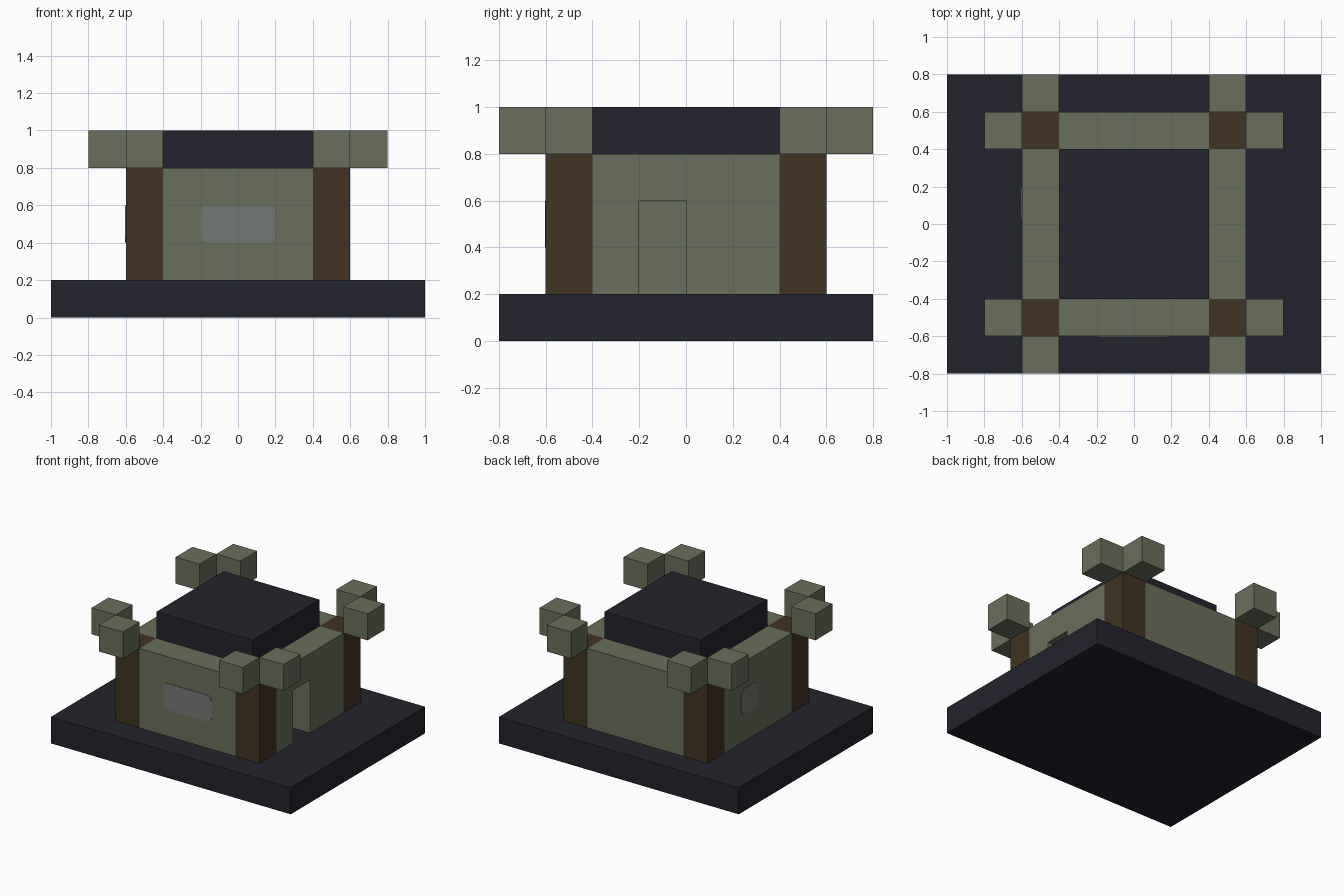
import bpy
import bmesh
from math import cos, sin, pi
from mathutils import Matrix, Vector

default = bpy.data.objects.get("Cube")
if default:
    bpy.data.objects.remove(default, do_unlink=True)


def material(name, srgb):
    rgb = [((c / 255 + 0.055) / 1.055) ** 2.4 for c in srgb]
    mat = bpy.data.materials.new(name)
    mat.use_nodes = True
    mat.diffuse_color = (*rgb, 1)
    mat.node_tree.nodes["Principled BSDF"].inputs["Base Color"].default_value = (*rgb, 1)
    return mat


SLATE = material("dark slate", (35, 35, 45))
STONE = material("mossy stone", (104, 111, 91))
WOOD = material("dark wood", (66, 51, 35))
GLASS = material("grey glass", (116, 121, 115))

B = 0.2               # block size
INNER, OUTER = 2 * B, 3 * B
EAVE = 4 * B          # top of the walls


def finish(name, bm, mat):
    bmesh.ops.recalc_face_normals(bm, faces=bm.faces)
    mesh = bpy.data.meshes.new(name)
    bm.to_mesh(mesh)
    bm.free()
    mesh.materials.append(mat)
    obj = bpy.data.objects.new(name, mesh)
    bpy.context.collection.objects.link(obj)
    return obj


def box(name, centre, size, mat):
    bm = bmesh.new()
    bmesh.ops.create_cube(bm, size=1, matrix=Matrix.Translation(centre) @ Matrix.Diagonal((*size, 1)))
    return finish(name, bm, mat)


def prism(name, points, direction, mat):
    """Extrude a flat outline along a direction."""
    bm = bmesh.new()
    face = bm.faces.new([bm.verts.new(p) for p in points])
    new = bmesh.ops.extrude_face_region(bm, geom=[face])["geom"]
    bmesh.ops.translate(bm, vec=direction, verts=[v for v in new if isinstance(v, bmesh.types.BMVert)])
    return finish(name, bm, mat)


def rounded(width, height, radius, steps=5):
    """Outline of a rounded rectangle around the origin."""
    points = []
    for corner, (sx, sy) in enumerate(((1, 1), (-1, 1), (-1, -1), (1, -1))):
        for i in range(steps + 1):
            a = (corner + i / steps) * pi / 2
            points.append((sx * (width / 2 - radius) + radius * cos(a),
                           sy * (height / 2 - radius) + radius * sin(a)))
    return points


# Base slab and flat roof block
box("base_slab", (0, 0, B / 2), (2, 1.6, B), SLATE)
box("roof_block", (0, 0, EAVE + B / 2), (2 * INNER, 2 * INNER, B), SLATE)

# Plain walls
mid = (INNER + OUTER) / 2
wall_z, wall_h = (B + EAVE) / 2, EAVE - B
box("front_wall", (0, -mid, wall_z), (2 * INNER, B, wall_h), STONE)
box("back_wall", (0, mid, wall_z), (2 * INNER, B, wall_h), STONE)
box("right_wall", (-mid, 0, wall_z), (B, 2 * INNER, wall_h), STONE)

# Wall with the doorway
doorway = [(-INNER, B), (-B, B), (-B, OUTER), (0, OUTER),
           (0, B), (INNER, B), (INNER, EAVE), (-INNER, EAVE)]
prism("doorway_wall", [(INNER, y, z) for y, z in doorway], Vector((B, 0, 0)), STONE)

# Corner posts, each with two outward eave blocks
for sx, side in ((-1, "right"), (1, "left")):
    for sy, end in ((-1, "front"), (1, "back")):
        tag = f"{end}_{side}"
        box(f"post_{tag}", (sx * mid, sy * mid, wall_z), (B, B, wall_h), WOOD)
        top = EAVE + B / 2
        box(f"side_block_{tag}", (sx * (mid + B), sy * mid, top), (B, B, B), STONE)
        box(f"end_block_{tag}", (sx * mid, sy * (mid + B), top), (B, B, B), STONE)

# Window panes
THIN = 0.004
prism("front_window", [(u, -OUTER, 0.5 + v) for u, v in rounded(2 * B, B, 0.035)],
      Vector((0, -THIN, 0)), GLASS)
prism("side_window", [(-OUTER, B / 2 + u, 0.5 + v) for u, v in rounded(B, B, 0.05)],
      Vector((-THIN, 0, 0)), GLASS)
